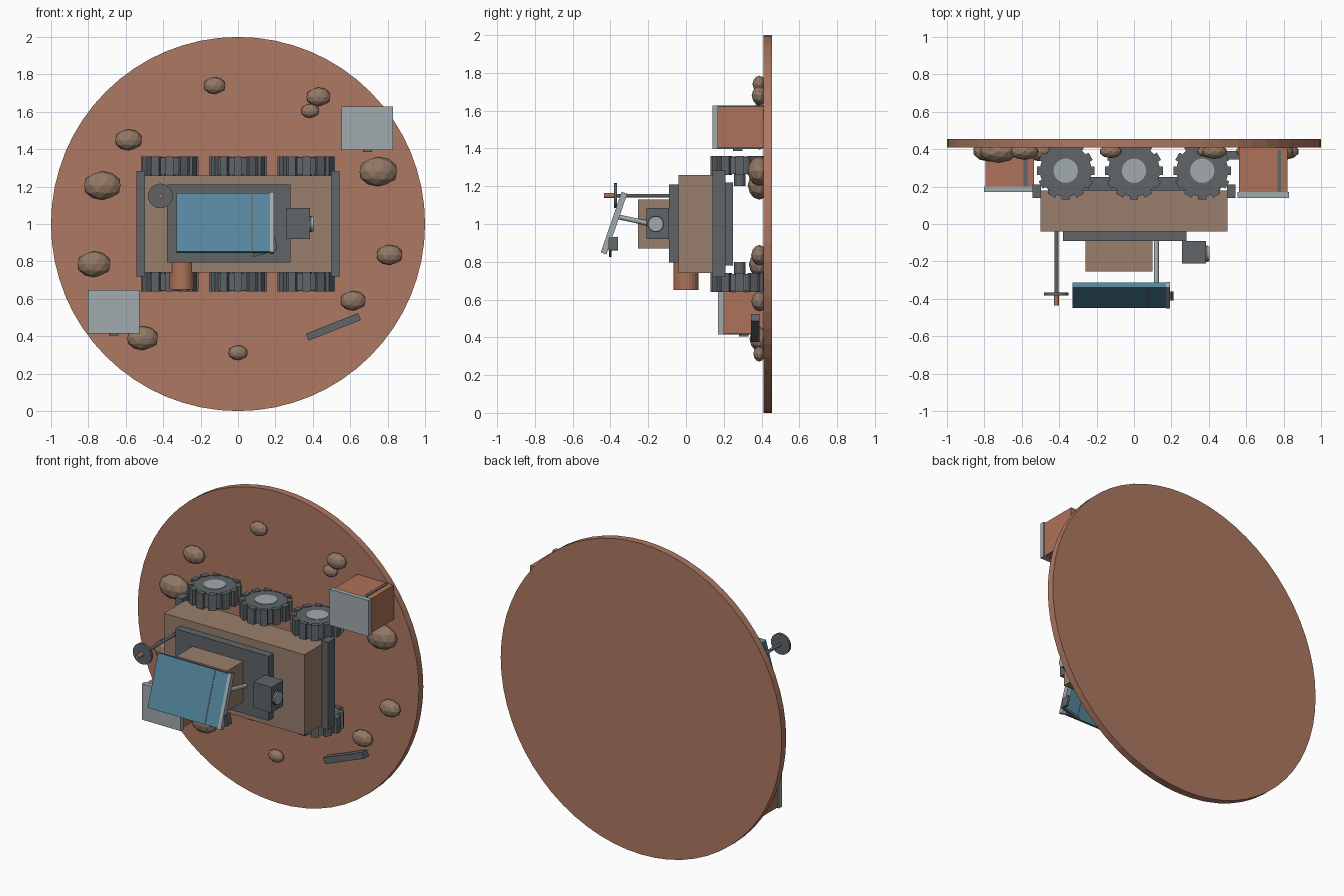
import bpy
import bmesh
from math import radians, sin, cos, tau
from mathutils import Matrix, Vector, Euler

old = bpy.data.objects.get("Cube")
if old:
    bpy.data.objects.remove(old, do_unlink=True)


def material(name, *rgb):
    m = bpy.data.materials.new(name)
    m.use_nodes = True
    m.diffuse_color = (*rgb, 1)
    node = next(n for n in m.node_tree.nodes if n.type == 'BSDF_PRINCIPLED')
    node.inputs["Base Color"].default_value = (*rgb, 1)
    return m


SOIL = material("red soil", 0.42, 0.19, 0.125)
RUST = material("rust orange", 0.42, 0.17, 0.10)
TAN = material("tan hull", 0.32, 0.21, 0.15)
STONE = material("brown stone", 0.29, 0.19, 0.13)
DARK = material("dark grey", 0.115, 0.13, 0.14)
LIGHT = material("light grey", 0.36, 0.41, 0.43)
BLUE = material("panel blue", 0.09, 0.24, 0.34)


def finish(name, bm, mat, matrix=Matrix()):
    mesh = bpy.data.meshes.new(name)
    bm.to_mesh(mesh)
    bm.free()
    mesh.materials.append(mat)
    ob = bpy.data.objects.new(name, mesh)
    ob.matrix_world = matrix
    bpy.context.collection.objects.link(ob)
    return ob


def box(name, mat, x, y, z, rot=(0, 0, 0)):
    """Box from (min, max) pairs, turned about its own centre by degrees."""
    bm = bmesh.new()
    bmesh.ops.create_cube(bm, size=1)
    bmesh.ops.scale(bm, vec=(x[1] - x[0], y[1] - y[0], z[1] - z[0]), verts=bm.verts)
    turn = Euler([radians(a) for a in rot]).to_matrix().to_4x4()
    centre = Vector((sum(x), sum(y), sum(z))) / 2
    return finish(name, bm, mat, Matrix.Translation(centre) @ turn)


def rod(name, mat, start, end, radius, sides=24):
    """Cylinder between two points."""
    start, end = Vector(start), Vector(end)
    axis = end - start
    bm = bmesh.new()
    bmesh.ops.create_cone(bm, cap_ends=True, segments=sides, radius1=radius,
                          radius2=radius, depth=axis.length)
    turn = axis.to_track_quat('Z', 'Y').to_matrix().to_4x4()
    return finish(name, bm, mat, Matrix.Translation((start + end) / 2) @ turn)


# Ground disc
rod("ground_disc", SOIL, (0, 0.455, 1), (0, 0.41, 1), 1, 64)

# Hull, chassis and bumpers
box("hull", TAN, (-0.5, 0.5), (-0.04, 0.18), (0.74, 1.26))
box("chassis", DARK, (-0.46, 0.46), (0.18, 0.25), (0.78, 1.22))
for side, x in (("right", -0.52), ("left", 0.52)):
    box(side + "_bumper", DARK, (x - 0.024, x + 0.024), (0.14, 0.21), (0.72, 1.283))
box("deck", DARK, (-0.38, 0.28), (-0.09, -0.04), (0.795, 1.21))
box("cabin", TAN, (-0.26, 0.1), (-0.255, -0.09), (0.87, 1.13))
rod("side_tank", RUST, (-0.3, 0, 0.65), (-0.3, 0, 0.8), 0.066)


# Wheels with block treads and pale hubs
def wheel(name, x, out):
    y, depth = 0.285, 0.09
    z = 1 + out * 0.31
    rod(name + "_tyre", DARK, (x, y, z - depth / 2), (x, y, z + depth / 2), 0.138, 32)
    rod(name + "_hub", LIGHT, (x, y, z), (x, y, z + out * 0.048), 0.065)
    rod(name + "_axle", DARK, (x, y, 1 + out * 0.2), (x, y, z), 0.03, 12)
    bm = bmesh.new()
    count = 12
    for i in range(count):
        a = tau * i / count
        place = Matrix.Translation((0.138 * cos(a), 0.138 * sin(a), 0)) @ Matrix.Rotation(a, 4, 'Z')
        bmesh.ops.create_cube(bm, size=1, matrix=place @ Matrix.Diagonal((0.032, 0.045, 0.1, 1)))
    finish(name + "_treads", bm, DARK, Matrix.Translation((x, y, z)))


for row, x in (("rear", -0.365), ("middle", 0), ("front", 0.365)):
    for side, out in (("upper", 1), ("lower", -1)):
        wheel(f"{row}_{side}_wheel", x, out)

# Tilted solar panel with frame, seam, arm and bracket
TILT = (-19, 0, 0)
box("solar_panel", BLUE, (-0.33, 0.17), (-0.395, -0.367), (0.84, 1.17), TILT)
box("panel_frame", LIGHT, (0.17, 0.192), (-0.397, -0.365), (0.835, 1.175), TILT)
box("panel_seam", DARK, (0.073, 0.08), (-0.397, -0.365), (0.845, 1.165), TILT)
rod("panel_arm", LIGHT, (0.12, -0.09, 0.98), (0.12, -0.37, 1.04), 0.013, 12)
box("panel_bracket", DARK, (0.08, 0.2), (-0.408, -0.394), (0.84, 0.856), (0, -15, 0))
box("bracket_post", DARK, (0.19, 0.204), (-0.41, -0.36), (0.86, 0.93), (0, -10, 0))

# Dish antenna
rod("antenna_mast", DARK, (-0.415, -0.04, 1.15), (-0.415, -0.37, 1.15), 0.01, 12)
rod("antenna_dish", DARK, (-0.415, -0.365, 1.15), (-0.415, -0.382, 1.15), 0.066)
rod("antenna_feed", RUST, (-0.415, -0.38, 1.15), (-0.415, -0.435, 1.15), 0.013, 12)

# Camera
box("camera_body", DARK, (0.257, 0.385), (-0.21, -0.09), (0.92, 1.085))
rod("camera_lens", LIGHT, (0.385, -0.16, 1), (0.403, -0.16, 1), 0.04)
rod("camera_lens_rim", DARK, (0.385, -0.16, 1), (0.394, -0.16, 1), 0.044)


# Supply crates with lid, strap and latch
def crate(name, x, z, front):
    box(name + "_box", RUST, (x - 0.13, x + 0.13), (front + 0.03, 0.41), (z - 0.11, z + 0.11))
    box(name + "_lid", LIGHT, (x - 0.138, x + 0.138), (front, front + 0.03), (z - 0.116, z + 0.116))
    box(name + "_strap", DARK, (x + 0.075, x + 0.095), (front + 0.03, 0.395), (z - 0.115, z + 0.115))
    box(name + "_latch", DARK, (x - 0.025, x + 0.025), (front + 0.11, front + 0.16), (z - 0.126, z - 0.1))


crate("upper_crate", 0.692, 1.512, 0.14)
crate("lower_crate", -0.665, 0.53, 0.17)

# Loose beam on the ground
box("loose_beam", DARK, (0.36, 0.66), (0.345, 0.39), (0.43, 0.47), (0, -21.5, 0))

# Scattered rocks: x, z, radius
ROCKS = [(-0.125, 1.74, 0.06), (-0.585, 1.45, 0.075), (0.43, 1.68, 0.067),
         (0.385, 1.605, 0.05), (0.75, 1.28, 0.105), (-0.725, 1.205, 0.102),
         (-0.77, 0.785, 0.092), (0.81, 0.835, 0.072), (0.615, 0.59, 0.07),
         (0, 0.312, 0.053), (-0.51, 0.39, 0.086)]
for i, (x, z, r) in enumerate(ROCKS):
    bm = bmesh.new()
    bmesh.ops.create_icosphere(bm, subdivisions=2, radius=r)
    bmesh.ops.scale(bm, vec=(1, 0.6, 0.75), verts=bm.verts)
    finish(f"rock_{i + 1}", bm, STONE, Matrix.Translation((x, 0.388, z)))
